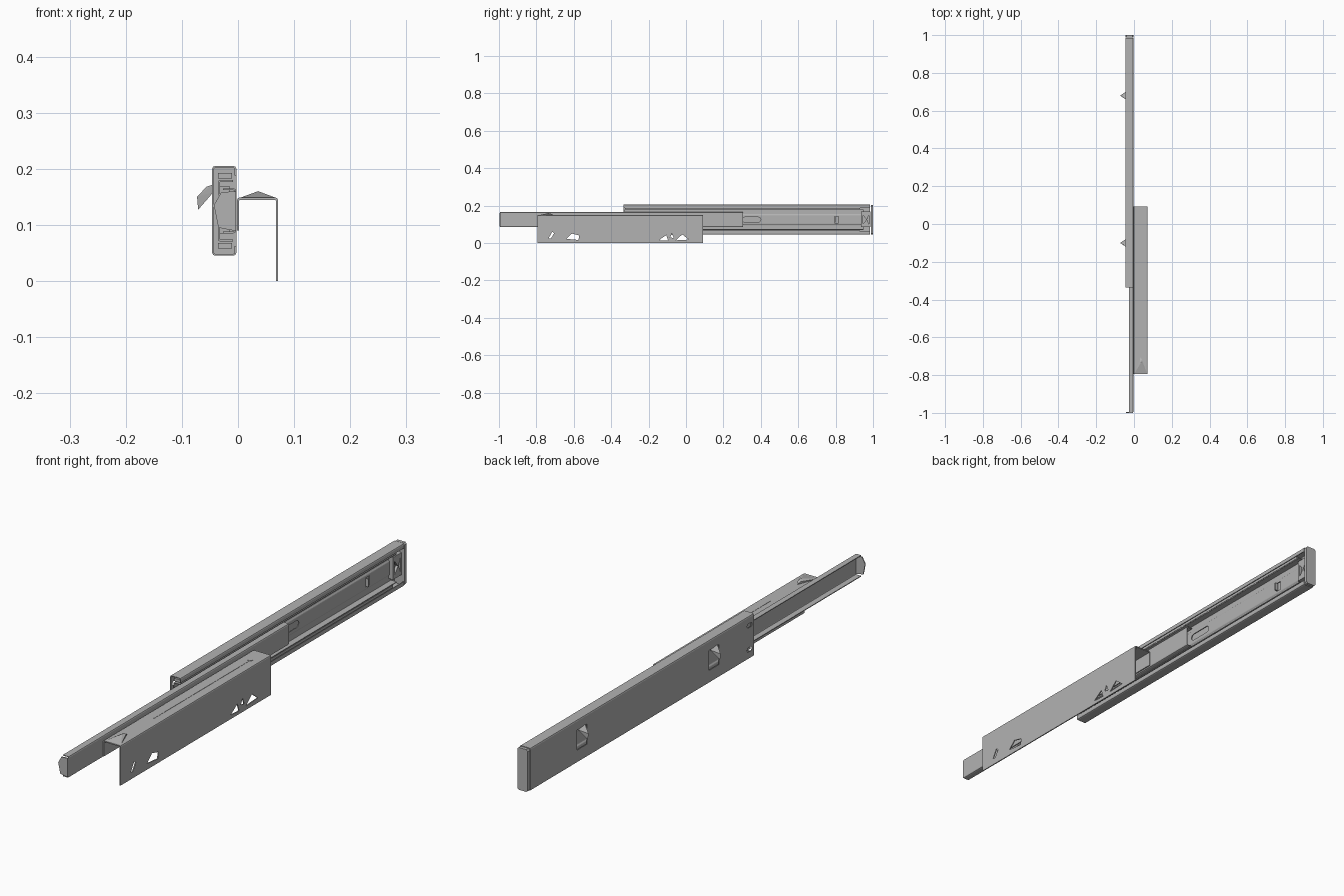
import bpy
import bmesh
import math
from mathutils import Vector

cube = bpy.data.objects.get("Cube")
if cube:
    bpy.data.objects.remove(cube, do_unlink=True)

steel = bpy.data.materials.new("grey_steel")
steel.use_nodes = True
GREY = (0.45, 0.45, 0.45, 1)
steel.diffuse_color = GREY
steel.node_tree.nodes["Principled BSDF"].inputs["Base Color"].default_value = GREY


def add_object(name, bm):
    bmesh.ops.recalc_face_normals(bm, faces=bm.faces[:])
    mesh = bpy.data.meshes.new(name)
    bm.to_mesh(mesh)
    bm.free()
    mesh.materials.append(steel)
    obj = bpy.data.objects.new(name, mesh)
    bpy.context.collection.objects.link(obj)
    return obj


def apply(obj, mod):
    bpy.context.view_layer.objects.active = obj
    bpy.ops.object.modifier_apply(modifier=mod.name)


def prism(name, points, direction):
    """Closed solid made by extruding a planar polygon."""
    bm = bmesh.new()
    face = bm.faces.new([bm.verts.new(p) for p in points])
    ext = bmesh.ops.extrude_face_region(bm, geom=[face], use_keep_orig=True)
    moved = [v for v in ext["geom"] if isinstance(v, bmesh.types.BMVert)]
    bmesh.ops.translate(bm, verts=moved, vec=direction)
    return add_object(name, bm)


def box(name, x, y, z):
    base = [(x[0], y[0], z[0]), (x[1], y[0], z[0]), (x[1], y[1], z[0]), (x[0], y[1], z[0])]
    return prism(name, base, (0, 0, z[1] - z[0]))


def rounded(path, r):
    """Chamfer the inner corners of an (x, z) path."""
    pts = [Vector(p) for p in path]
    out = [pts[0]]
    for a, b, c in zip(pts, pts[1:], pts[2:]):
        before = b + (a - b).normalized() * r
        after = b + (c - b).normalized() * r
        out += [before, (before + after + b * 1.4) / 3.4, after]
    return out + [pts[-1]]


def sheet(name, path, y, thickness, r=0.004):
    """Folded sheet metal running along y."""
    bm = bmesh.new()
    rows = [[bm.verts.new((p.x, yy, p.y)) for p in rounded(path, r)] for yy in y]
    for i in range(len(rows[0]) - 1):
        bm.faces.new((rows[0][i], rows[0][i + 1], rows[1][i + 1], rows[1][i]))
    obj = add_object(name, bm)
    mod = obj.modifiers.new("thickness", "SOLIDIFY")
    mod.thickness = thickness
    mod.offset = 0
    mod.use_even_offset = True
    apply(obj, mod)
    return obj


def cut(obj, yz, x, depth):
    """Punch a (y, z) polygon through a web."""
    cutter = prism("cutter", [(x - depth / 2, y, z) for y, z in yz], (depth, 0, 0))
    mod = obj.modifiers.new("hole", "BOOLEAN")
    mod.operation = "DIFFERENCE"
    mod.solver = "EXACT"
    mod.object = cutter
    apply(obj, mod)
    bpy.data.objects.remove(cutter, do_unlink=True)


def rect(y, z, w, h):
    return [(y - w / 2, z - h / 2), (y + w / 2, z - h / 2),
            (y + w / 2, z + h / 2), (y - w / 2, z + h / 2)]


def slot(y0, y1, z, r):
    arc = [math.pi * i / 6 for i in range(7)]
    return ([(y1 - r + r * math.sin(a), z - r * math.cos(a)) for a in arc]
            + [(y0 + r - r * math.sin(a), z + r * math.cos(a)) for a in arc])


MID = 0.125  # height of the rail centre line


def channel(web_x, lip_x, half, lip):
    """C section symmetric about the rail centre line."""
    upper = [(lip_x, MID + half - lip), (lip_x, MID + half), (web_x, MID + half)]
    if not lip:
        upper = upper[1:]
    return upper + [(x, 2 * MID - z) for x, z in reversed(upper)]


# Outer rail with curled lips, hook windows and mounting holes
outer = sheet("outer_rail", channel(-0.0445, -0.0045, 0.0785, 0.016), (-0.335, 0.985), 0.003)
for y in (0.68, -0.10):
    cut(outer, rect(y, 0.13, 0.06, 0.075), -0.0445, 0.012)
for z in (0.08, 0.17):
    cut(outer, slot(-0.325, -0.295, z, 0.008), -0.0445, 0.012)

# Mounting hooks bent out of the outer rail
for name, y in (("rear_hook", 0.68), ("front_hook", -0.10)):
    side = [(-0.044, y - 0.02, 0.172), (-0.056, y - 0.01, 0.168),
            (-0.073, y, 0.150), (-0.071, y, 0.127), (-0.044, y + 0.02, 0.165)]
    bm = bmesh.new()
    for p in side + [(-0.044, y - 0.02, 0.158)]:
        bm.verts.new(p)
    bmesh.ops.convex_hull(bm, input=bm.verts[:])
    add_object(name, bm)

# End stop plate at the back of the outer rail
prism("end_plate", [(x, 0.988, z) for x, z in
      [(-0.046, 0.052), (-0.040, 0.046), (-0.008, 0.046), (-0.003, 0.052),
       (-0.003, 0.198), (-0.008, 0.204), (-0.040, 0.204), (-0.046, 0.198)]], (0, 0.012, 0))

# Middle rail with an embossed web
half = [(-0.009, 0.178), (-0.034, 0.178), (-0.034, 0.154), (-0.030, 0.149)]
middle = sheet("middle_rail", half + [(x, 2 * MID - z) for x, z in reversed(half)],
               (-0.33, 0.95), 0.003, 0.002)
cut(middle, slot(0.30, 0.40, MID, 0.013), -0.03, 0.012)
cut(middle, rect(0.805, MID, 0.022, 0.034), -0.03, 0.012)
box("middle_rail_tab", (-0.030, -0.018), (0.795, 0.80), (0.110, 0.140))

# Ball retainers between outer and middle rails
for name, z in (("upper_retainer", 0.1875), ("lower_retainer", 0.0625)):
    box(name, (-0.036, -0.011), (-0.325, 0.93), (z - 0.005, z + 0.005))

# Latch at the back of the middle rail
latch = box("rear_latch", (-0.034, -0.014), (0.935, 0.986), (0.085, 0.168))
cut(latch, [(0.945, 0.10), (0.965, 0.125), (0.945, 0.15)], -0.014, 0.02)
cut(latch, [(0.978, 0.10), (0.978, 0.15), (0.968, 0.125)], -0.014, 0.02)

# Inner rail, open towards the outer rail
sheet("inner_rail", channel(-0.0045, -0.027, 0.0385, 0), (-0.995, 0.305), 0.003)

# Tab bent from the front of the inner rail
prism("front_tab", [(x, -1.0, z) for x, z in
      [(-0.035, 0.095), (-0.004, 0.089), (-0.004, 0.160), (-0.030, 0.158), (-0.043, 0.135)]],
      (0, 0.004, 0))

# Angle bracket fixed to the inner rail, with ragged holes along its lower edge
bracket = sheet("angle_bracket", [(0.0, 0.09), (0.0, 0.1465), (0.0695, 0.1465), (0.0695, 0.0)],
                (-0.795, 0.092), 0.004, 0.003)
holes = [
    [(-0.735, 0.025), (-0.722, 0.025), (-0.705, 0.052), (-0.715, 0.060)],
    [(-0.64, 0.022), (-0.575, 0.016), (-0.57, 0.040), (-0.61, 0.050)],
    [(-0.145, 0.015), (-0.095, 0.012), (-0.105, 0.042)],
    [(-0.085, 0.030), (-0.065, 0.026), (-0.075, 0.052)],
    [(-0.055, 0.014), (0.015, 0.018), (-0.02, 0.046)],
]
for hole in holes:
    cut(bracket, hole, 0.0695, 0.02)

# Raised gusset and long bead on the bracket top
bm = bmesh.new()
for p in [(0.003, -0.79, 0.148), (0.068, -0.79, 0.148), (0.036, -0.705, 0.148),
          (0.036, -0.735, 0.160), (0.030, -0.72, 0.156), (0.042, -0.72, 0.156)]:
    bm.verts.new(p)
bmesh.ops.convex_hull(bm, input=bm.verts[:])
add_object("bracket_gusset", bm)
prism("bracket_bead", [(0.036 + d, y, 0.148) for y, d in slot(-0.55, 0.02, 0, 0.003)], (0, 0, 0.0015))
prism("bracket_bead_end", [(0.036 + d, y, 0.148) for y, d in slot(0.012, 0.034, 0, 0.010)], (0, 0, 0.002))
